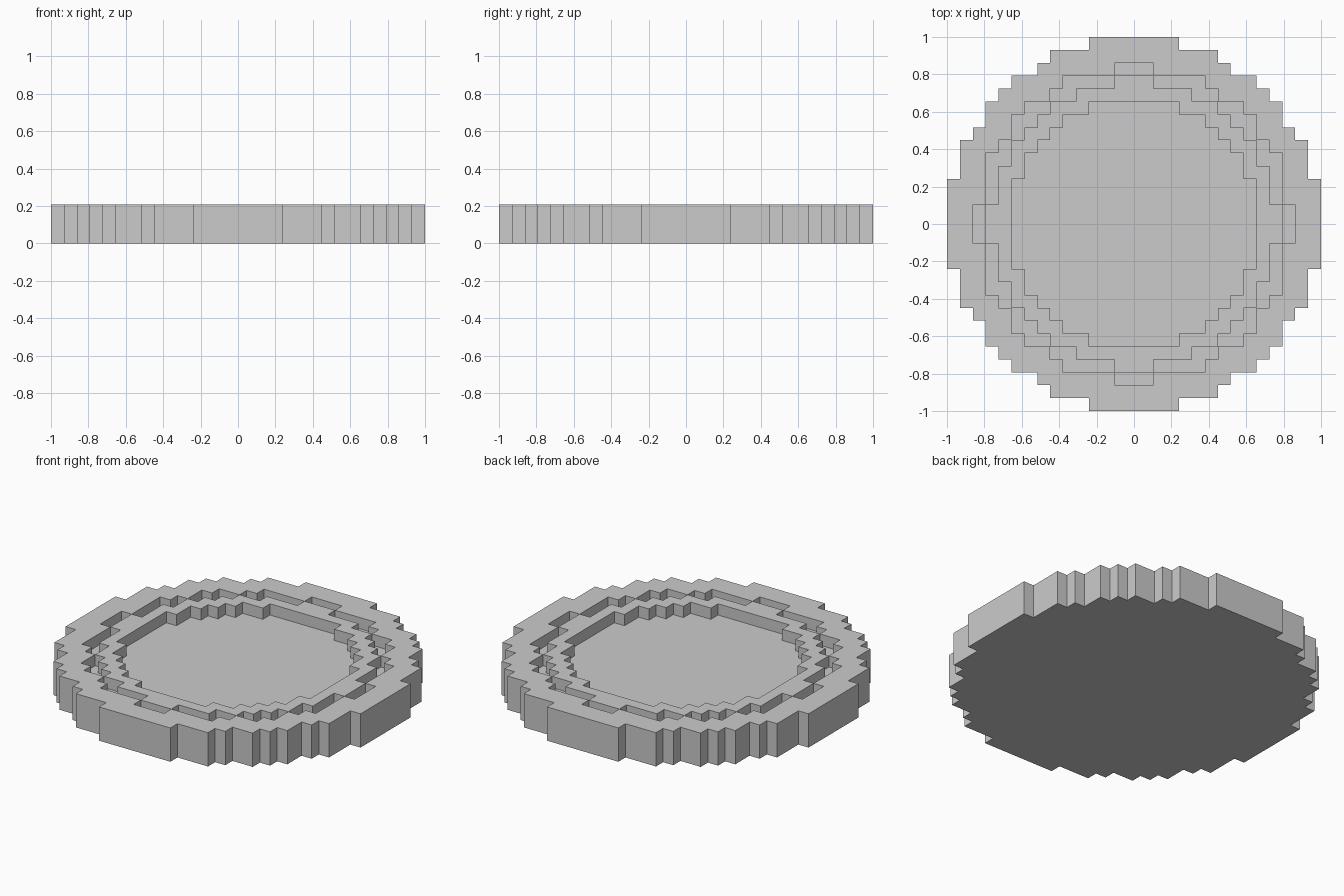
import bpy, bmesh

if "Cube" in bpy.data.objects:
    bpy.data.objects.remove(bpy.data.objects["Cube"])

N = 14                   # cells from the centre to the edge
S = 2 / (2 * N + 1)      # cell size
RIM, GROOVE, RIDGE, FLOOR = 207, 147, 123, 93   # squared radii of the stepped circles


def level(x, y):
    """Height of the dish in cells at grid cell x, y."""
    d = x * x + y * y
    if d > RIM:
        return 0
    if d > GROOVE:
        return 3         # outer rim
    if d > RIDGE:
        return 2         # narrow groove
    if d > FLOOR:
        return 3         # inner ridge
    return 2             # recessed floor


bm = bmesh.new()


def quad(*points):
    bm.faces.new([bm.verts.new((x * S, y * S, z * S)) for x, y, z in points])


for x in range(-N, N + 1):
    for y in range(-N, N + 1):
        h = level(x, y)
        if not h:
            continue
        a, b, c, d = x - .5, x + .5, y - .5, y + .5
        # Top and underside
        quad((a, c, h), (b, c, h), (b, d, h), (a, d, h))
        quad((a, d, 0), (b, d, 0), (b, c, 0), (a, c, 0))
        # Walls wherever the neighbouring cell is lower
        sides = (((1, 0), (b, c), (b, d)), ((-1, 0), (a, d), (a, c)),
                 ((0, 1), (b, d), (a, d)), ((0, -1), (a, c), (b, c)))
        for (dx, dy), p, q in sides:
            for z in range(level(x + dx, y + dy), h):
                quad((*p, z), (*q, z), (*q, z + 1), (*p, z + 1))

# Weld the cells into one closed stepped solid
bmesh.ops.remove_doubles(bm, verts=bm.verts, dist=S * 0.01)
mesh = bpy.data.meshes.new("round_dish")
bm.to_mesh(mesh)
bm.free()
bpy.context.collection.objects.link(bpy.data.objects.new("round_dish", mesh))
